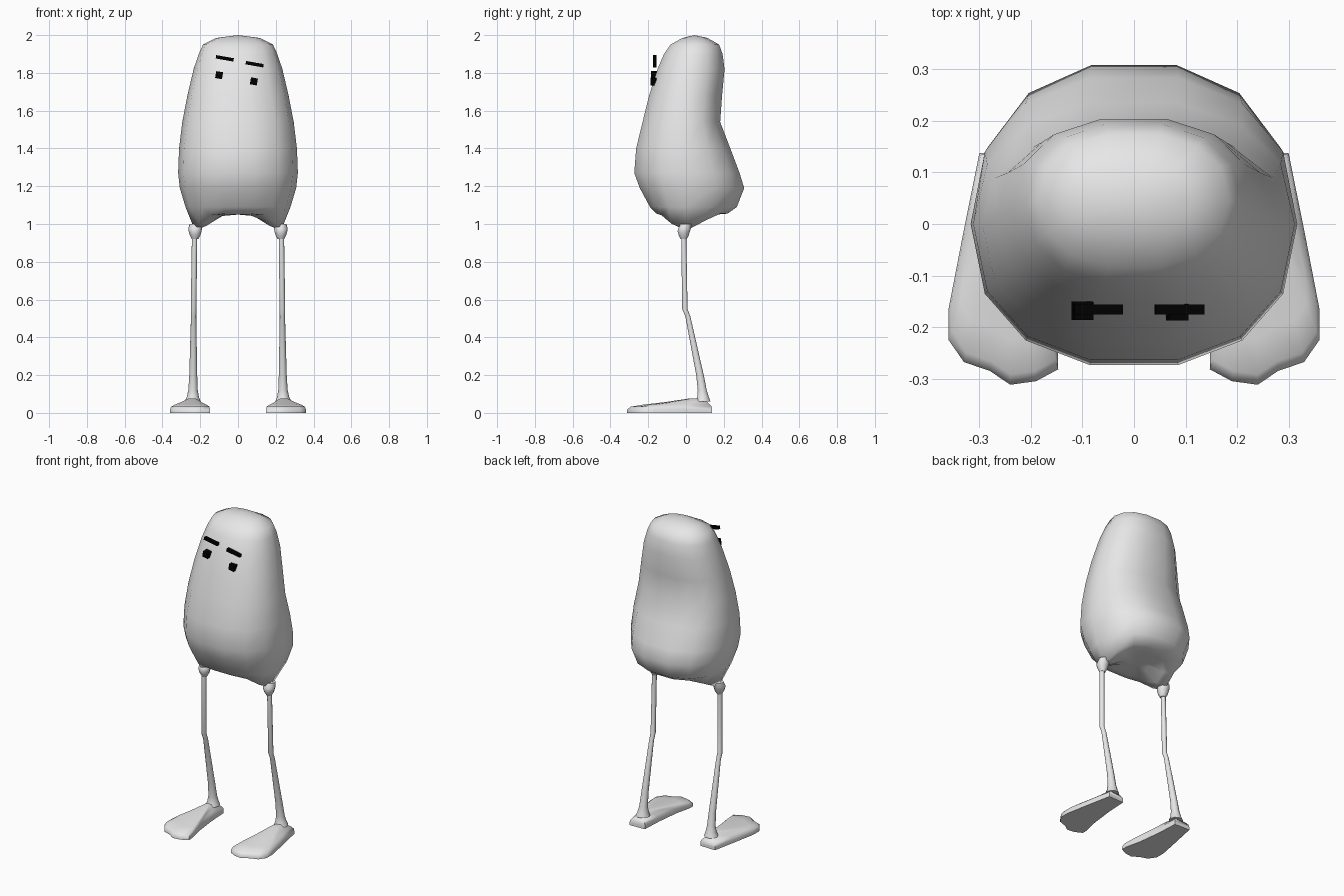
import bpy, bmesh, math
from mathutils import Vector

if "Cube" in bpy.data.objects:
    bpy.data.objects.remove(bpy.data.objects["Cube"])


def material(name, rgb):
    m = bpy.data.materials.new(name)
    m.diffuse_color = (*rgb, 1)
    m.use_nodes = True
    m.node_tree.nodes["Principled BSDF"].inputs["Base Color"].default_value = m.diffuse_color
    return m


GREY = material("light grey", (0.8, 0.8, 0.8))
BLACK = material("black", (0.0, 0.0, 0.0))


def finish(name, bm, mat, angle):
    """Turn a bmesh into a smooth-shaded object with one material."""
    bmesh.ops.recalc_face_normals(bm, faces=bm.faces)
    mesh = bpy.data.meshes.new(name)
    bm.to_mesh(mesh)
    bm.free()
    obj = bpy.data.objects.new(name, mesh)
    bpy.context.collection.objects.link(obj)
    mesh.materials.append(mat)
    bpy.ops.object.select_all(action='DESELECT')
    obj.select_set(True)
    bpy.context.view_layer.objects.active = obj
    bpy.ops.object.shade_smooth_by_angle(angle=math.radians(angle))
    return obj


def loft(name, rings, mat, angle, start=None, end=None):
    """Skin a list of closed rings; ends close to a point, or to a flat face."""
    bm = bmesh.new()
    loops = [[bm.verts.new(p) for p in ring] for ring in rings]
    n = len(loops[0])
    for a, b in zip(loops, loops[1:]):
        for i in range(n):
            j = (i + 1) % n
            bm.faces.new((a[i], a[j], b[j], b[i]))
    for loop, tip in ((loops[0], start), (loops[-1], end)):
        if tip is None:
            bm.faces.new(loop)
        else:
            v = bm.verts.new(tip)
            for i in range(n):
                bm.faces.new((loop[i], loop[(i + 1) % n], v))
    return finish(name, bm, mat, angle)


# Body: stacked rings of (z, half width, centre y, front y, back y)
SIDES = 14
PROFILE = [
    (1.09, 0.278, 0.00, -0.195, 0.275), (1.19, 0.308, 0.00, -0.25, 0.315),
    (1.27, 0.317, 0.00, -0.28, 0.29), (1.40, 0.312, 0.00, -0.27, 0.24),
    (1.54, 0.295, 0.00, -0.235, 0.185), (1.68, 0.268, 0.01, -0.20, 0.195),
    (1.82, 0.235, 0.03, -0.155, 0.208), (1.90, 0.208, 0.04, -0.12, 0.197),
    (1.95, 0.185, 0.045, -0.085, 0.178), (1.985, 0.115, 0.05, -0.02, 0.115),
]


def soft(v):
    return math.copysign(abs(v) ** 0.87, v)


def body_ring(z, w, c, front, back, scale=1.0):
    pts = []
    for i in range(SIDES):
        a = math.tau * i / SIDES
        s = soft(math.sin(a))
        y = c + s * (back - c if s > 0 else c - front)
        pts.append(Vector((w * soft(math.cos(a)) * scale, y * scale, z)))
    return pts


def underside_ring(scale, cap):
    """Ring on the underside, pulled down into a cone at each hip."""
    pts = body_ring(*PROFILE[0], scale=scale)
    for p in pts:
        d = math.hypot(abs(p.x) - 0.228, p.y)
        p.z = min(cap, 0.965 + 0.62 * max(0, d - 0.02))
    return pts


body_rings = [underside_ring(0.3, 1.05), underside_ring(0.6, 1.05),
              underside_ring(0.82, 1.055)]
body_rings += [body_ring(*row) for row in PROFILE]
loft("body", body_rings, GREY, 80, start=(0, 0, 1.05), end=(0, 0.045, 2.0))


def tube(name, stations, sides=10):
    """Round horizontal sections of (x, y, z, radius)."""
    rings = [[(x + r * math.cos(math.tau * i / sides),
               y + r * math.sin(math.tau * i / sides), z)
              for i in range(sides)] for x, y, z, r in stations]
    return loft(name, rings, GREY, 50)


# Foot outline, right side, from the outer heel round the toes
OUTLINE = [(0.30, 0.138), (0.33, -0.01), (0.36, -0.165), (0.36, -0.225),
           (0.33, -0.268), (0.28, -0.285), (0.24, -0.312), (0.19, -0.305),
           (0.147, -0.282), (0.148, -0.245), (0.17, -0.15), (0.188, 0.0),
           (0.195, 0.135)]
ANKLE = Vector((0.24, 0.09))


def foot_ring(scale, z):
    return [(*(ANKLE + (Vector(p) - ANKLE) * scale), z) for p in OUTLINE]


for side, sign in (("right", 1), ("left", -1)):
    parts = [
        tube(side + "_hip", [
            (0.227, -0.012, 0.92, 0.017), (0.227, -0.012, 0.94, 0.028),
            (0.227, -0.012, 0.96, 0.034), (0.227, -0.008, 0.975, 0.036),
            (0.227, 0.0, 1.0, 0.03)]),
        tube(side + "_leg", [
            (0.24, 0.09, 0.06, 0.042), (0.239, 0.09, 0.085, 0.032),
            (0.238, 0.086, 0.12, 0.025), (0.237, 0.074, 0.20, 0.021),
            (0.235, 0.01, 0.51, 0.014), (0.235, -0.006, 0.55, 0.015),
            (0.23, -0.012, 0.94, 0.014)]),
        loft(side + "_foot", [
            foot_ring(1.0, 0.0), foot_ring(1.0, 0.018),
            foot_ring(0.95, 0.033), foot_ring(0.78, 0.044),
            foot_ring(0.5, 0.057), foot_ring(0.2, 0.075)], GREY, 60),
    ]
    if sign < 0:  # mirror the left leg
        for obj in parts:
            for v in obj.data.vertices:
                v.co.x = -v.co.x
            obj.data.flip_normals()


def block(name, centre, size, tilt):
    """Small tilted box for the face features."""
    bpy.ops.mesh.primitive_cube_add(size=1, location=centre,
                                    rotation=(0, math.radians(tilt), 0))
    obj = bpy.context.object
    obj.name = name
    obj.scale = size
    obj.data.materials.append(BLACK)


# Eyes and eyebrows
block("left_eye", (-0.100, -0.168, 1.788), (0.037, 0.036, 0.037), 10)
block("right_eye", (0.084, -0.171, 1.755), (0.037, 0.032, 0.037), 10)
block("left_eyebrow", (-0.070, -0.166, 1.877), (0.095, 0.02, 0.018), 10)
block("right_eyebrow", (0.088, -0.166, 1.846), (0.095, 0.02, 0.018), 10)
